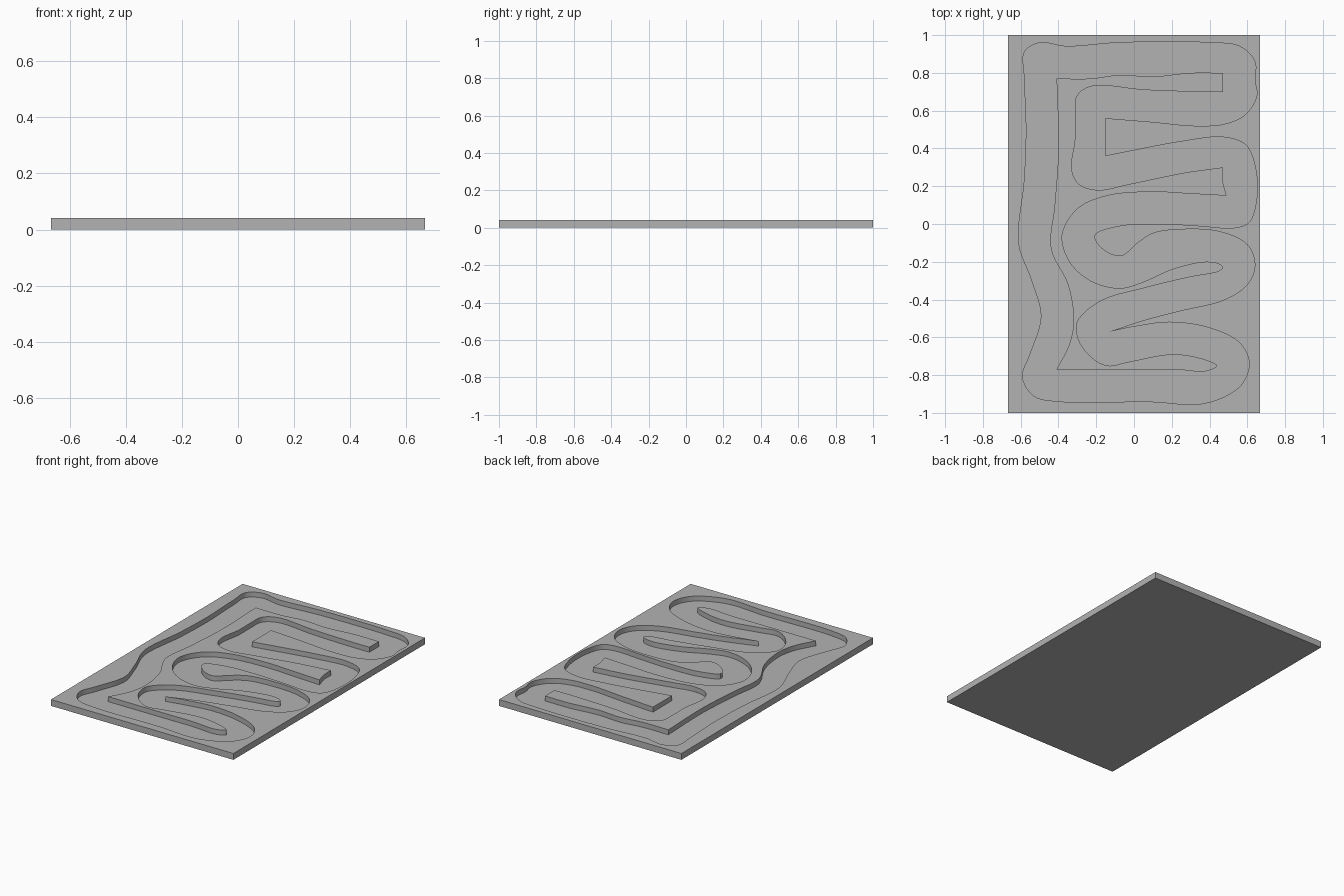
import bpy
from mathutils import Vector

# Overall dimensions of the tray
WIDTH, LENGTH, HEIGHT = 1.333, 2.0, 0.042
FLOOR = 0.009
STEPS = 6

default_cube = bpy.data.objects.get("Cube")
if default_cube:
    bpy.data.objects.remove(default_cube, do_unlink=True)

grey = bpy.data.materials.new("plain grey")
grey.use_nodes = True
colour = (0.45, 0.45, 0.45, 1)
grey.diffuse_color = colour
grey.node_tree.nodes["Principled BSDF"].inputs["Base Color"].default_value = colour


def smooth_run(points):
    """Pass a rounded line through the points, keeping both ends sharp."""
    pts = [Vector(p) for p in points]
    pts = [2 * pts[0] - pts[1]] + pts + [2 * pts[-1] - pts[-2]]
    line = []
    for a, b, c, d in zip(pts, pts[1:], pts[2:], pts[3:]):
        # Centripetal spacing avoids overshoot in tight bends
        k0, k1, k2 = [max((q - p).length ** .5, .001) for p, q in ((a, b), (b, c), (c, d))]
        m1 = (c - b) + k1 * ((b - a) / k0 - (c - a) / (k0 + k1))
        m2 = (c - b) + k1 * ((d - c) / k2 - (d - b) / (k1 + k2))
        for step in range(STEPS):
            t = step / STEPS
            line.append(b + m1 * t + (3 * (c - b) - 2 * m1 - m2) * t ** 2
                        + (2 * (b - c) + m1 + m2) * t ** 3)
    return line


def outline(runs):
    """Join runs into one closed outline; each run starts where the last ended."""
    loop = []
    for run, following in zip(runs, runs[1:] + runs[:1]):
        loop += smooth_run(run + following[:1])
    return loop


def extruded_plate(name, outlines, bottom, top):
    """Fill the outlines (inner ones become openings) and give them thickness."""
    curve = bpy.data.curves.new(name, "CURVE")
    curve.dimensions = "2D"
    curve.fill_mode = "BOTH"
    curve.extrude = (top - bottom) / 2
    for points in outlines:
        spline = curve.splines.new("POLY")
        spline.points.add(len(points) - 1)
        for point, (x, y) in zip(spline.points, points):
            point.co = (x, y, 0, 1)
        spline.use_cyclic_u = True
    plate = bpy.data.objects.new(name, curve)
    plate.location.z = (top + bottom) / 2
    bpy.context.collection.objects.link(plate)
    bpy.ops.object.select_all(action="DESELECT")
    plate.select_set(True)
    bpy.context.view_layer.objects.active = plate
    bpy.ops.object.convert(target="MESH")
    plate = bpy.context.object
    plate.data.materials.clear()
    plate.data.materials.append(grey)
    bpy.ops.object.shade_smooth_by_angle()
    return plate


# Outer wall of the channel: fingers reach in from the right-hand border
upper_finger_tip = [(-.15, .56)]
right_bends = [
    (-.15, .36), (.27, .44), (.47, .46), (.59, .42), (.64, .31), (.65, .14),
    (.61, .01), (.53, -.02), (.35, -.01), (.16, 0), (-.08, -.01), (-.21, -.06),
    (-.17, -.13), (-.07, -.17), (.02, -.1), (.1, -.05), (.22, -.03), (.45, -.04),
    (.6, -.11), (.64, -.22), (.6, -.32), (.48, -.4), (.24, -.46), (.05, -.51)]
lower_bend_and_border = [
    (-.13, -.57), (.02, -.54), (.19, -.52), (.4, -.55), (.56, -.63), (.61, -.74),
    (.56, -.86), (.37, -.95), (.08, -.94), (-.39, -.94), (-.53, -.91),
    (-.59, -.81), (-.55, -.69), (-.49, -.49), (-.54, -.3), (-.61, -.1),
    (-.58, .23), (-.57, .5), (-.58, .78), (-.58, .91), (-.5, .96),
    (-.36, .94), (-.08, .96), (.4, .96), (.56, .94), (.64, .86), (.64, .76),
    (.65, .68), (.59, .58), (.48, .53), (.32, .52), (.1, .54)]
channel_edge = outline([upper_finger_tip, right_bends, lower_bend_and_border])

# Central island: a spine on the left with fingers pointing right
top_edge = [(-.41, .77), (-.23, .77), (-.07, .79), (.09, .78), (.3, .8)]
top_tip = [(.47, .8), (.47, .75)]
top_bay = [
    (.47, .7), (.34, .7), (.05, .71), (-.22, .73), (-.3, .68), (-.31, .57),
    (-.31, .45), (-.33, .29), (-.29, .21), (-.19, .18), (-.03, .21), (.26, .27)]
middle_tip = [(.47, .3), (.47, .23)]
lower_fingers = [
    (.49, .15), (.3, .16), (.1, .17), (-.14, .15), (-.3, .08), (-.38, -.06),
    (-.34, -.2), (-.23, -.3), (-.08, -.34), (.04, -.31), (.2, -.24), (.37, -.2),
    (.45, -.21), (.47, -.23), (.45, -.25), (.3, -.28), (.05, -.34), (-.18, -.41),
    (-.3, -.52), (-.29, -.62), (-.22, -.71), (-.14, -.75), (-.03, -.73),
    (.2, -.69), (.35, -.71), (.44, -.75), (.38, -.78), (.22, -.77), (0, -.77)]
spine = [(-.41, -.77), (-.34, -.63), (-.32, -.5), (-.35, -.32), (-.44, -.13),
         (-.42, .1), (-.4, .4)]
island_edge = outline([top_edge, top_tip, top_bay, middle_tip, lower_fingers, spine])

border = [(sx * WIDTH / 2, sy * LENGTH / 2)
          for sx, sy in ((-1, -1), (1, -1), (1, 1), (-1, 1))]

extruded_plate("channel_floor", [border], 0, FLOOR)
extruded_plate("channel_rim", [border, channel_edge], FLOOR, HEIGHT)
extruded_plate("channel_island", [island_edge], FLOOR, HEIGHT)
